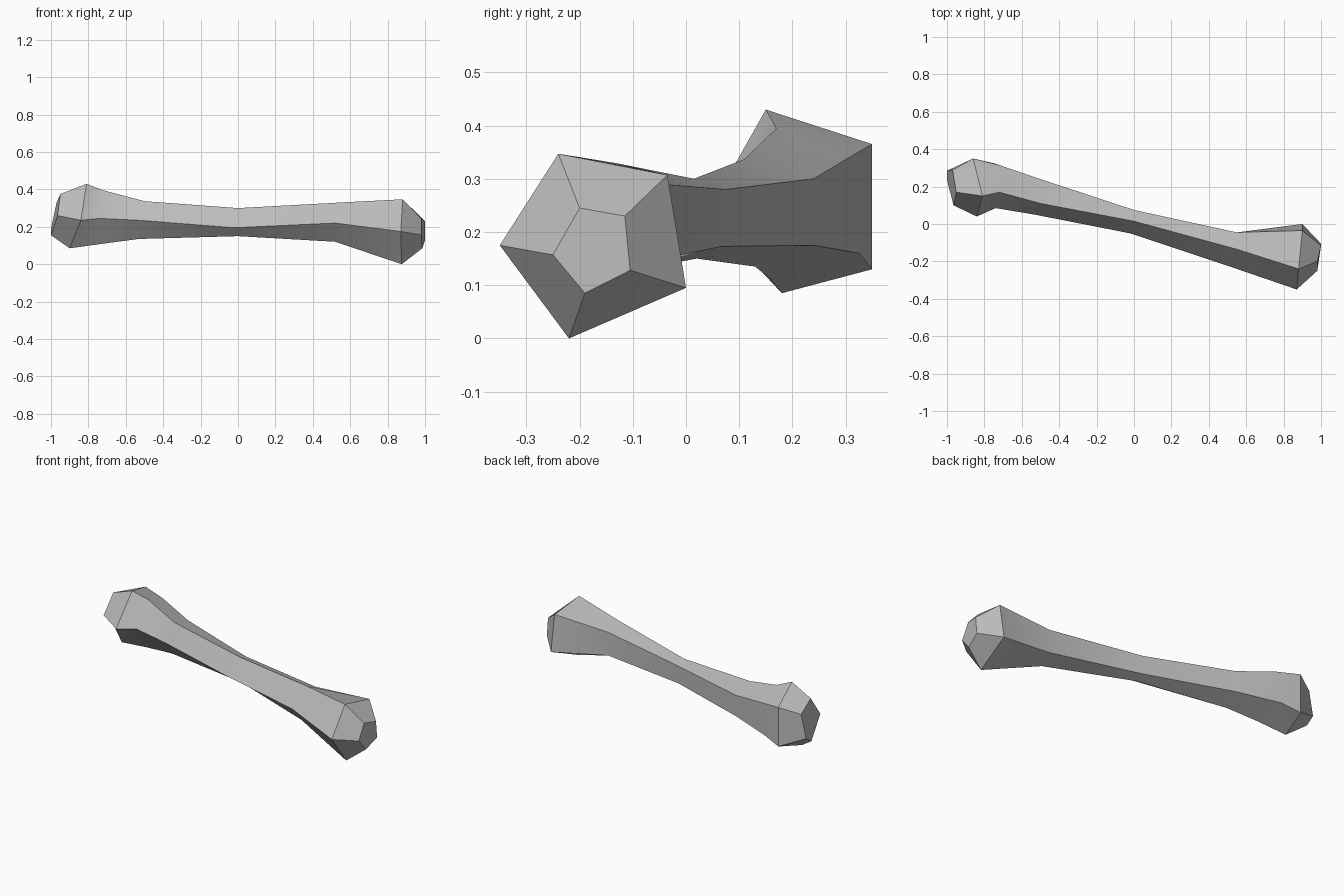
import bpy
import bmesh
import math

cube = bpy.data.objects.get("Cube")
if cube:
    bpy.data.objects.remove(cube, do_unlink=True)

# Bone colour
mat = bpy.data.materials.new("bone grey")
mat.use_nodes = True
colour = (0.5, 0.5, 0.5, 1)
mat.diffuse_color = colour
mat.node_tree.nodes["Principled BSDF"].inputs["Base Color"].default_value = colour

# Five-sided sections from the model's right end to its left end,
# each listed as top, back upper, back lower, bottom, front
sections = [
    # right end cap and knob
    [(-.95, .17, .375), (-.97, .29, .33), (-1, .285, .19), (-1, .235, .155), (-.965, .10, .26)],
    [(-.81, .15, .43), (-.86, .35, .365), (-.86, .35, .13), (-.90, .18, .085), (-.84, .04, .235)],
    # shaft
    [(-.72, .17, .395), (-.72, .315, .345), (-.75, .325, .16), (-.72, .16, .11), (-.74, .085, .245)],
    [(-.50, .11, .337), (-.50, .24, .30), (-.50, .24, .175), (-.53, .13, .135), (-.53, .05, .235)],
    [(0, .015, .30), (0, .075, .28), (0, .07, .173), (0, .02, .15), (-.02, -.05, .195)],
    [(.55, -.135, .33), (.55, -.045, .29), (.55, -.045, .15), (.52, -.14, .12), (.52, -.23, .22)],
    # left knob and end cap
    [(.88, -.24, .347), (.90, -.035, .307), (.90, 0, .095), (.875, -.22, 0), (.87, -.35, .175)],
    [(.98, -.20, .245), (1, -.115, .23), (1, -.105, .128), (.985, -.19, .085), (.98, -.25, .157)],
]

bm = bmesh.new()
rings = [[bm.verts.new(p) for p in ring] for ring in sections]
for a, b in zip(rings, rings[1:]):
    for i in range(5):
        j = (i + 1) % 5
        bm.faces.new((a[i], a[j], b[j], b[i]))
bm.faces.new(rings[0])
bm.faces.new(rings[-1])
bmesh.ops.recalc_face_normals(bm, faces=bm.faces)

mesh = bpy.data.meshes.new("bone")
bm.to_mesh(mesh)
bm.free()
mesh.materials.append(mat)
bone = bpy.data.objects.new("bone", mesh)
bpy.context.collection.objects.link(bone)

# Soft shading over gentle bends, crisp ridges
bpy.ops.object.select_all(action="DESELECT")
bone.select_set(True)
bpy.context.view_layer.objects.active = bone
bpy.ops.object.shade_smooth_by_angle(angle=math.radians(30))
